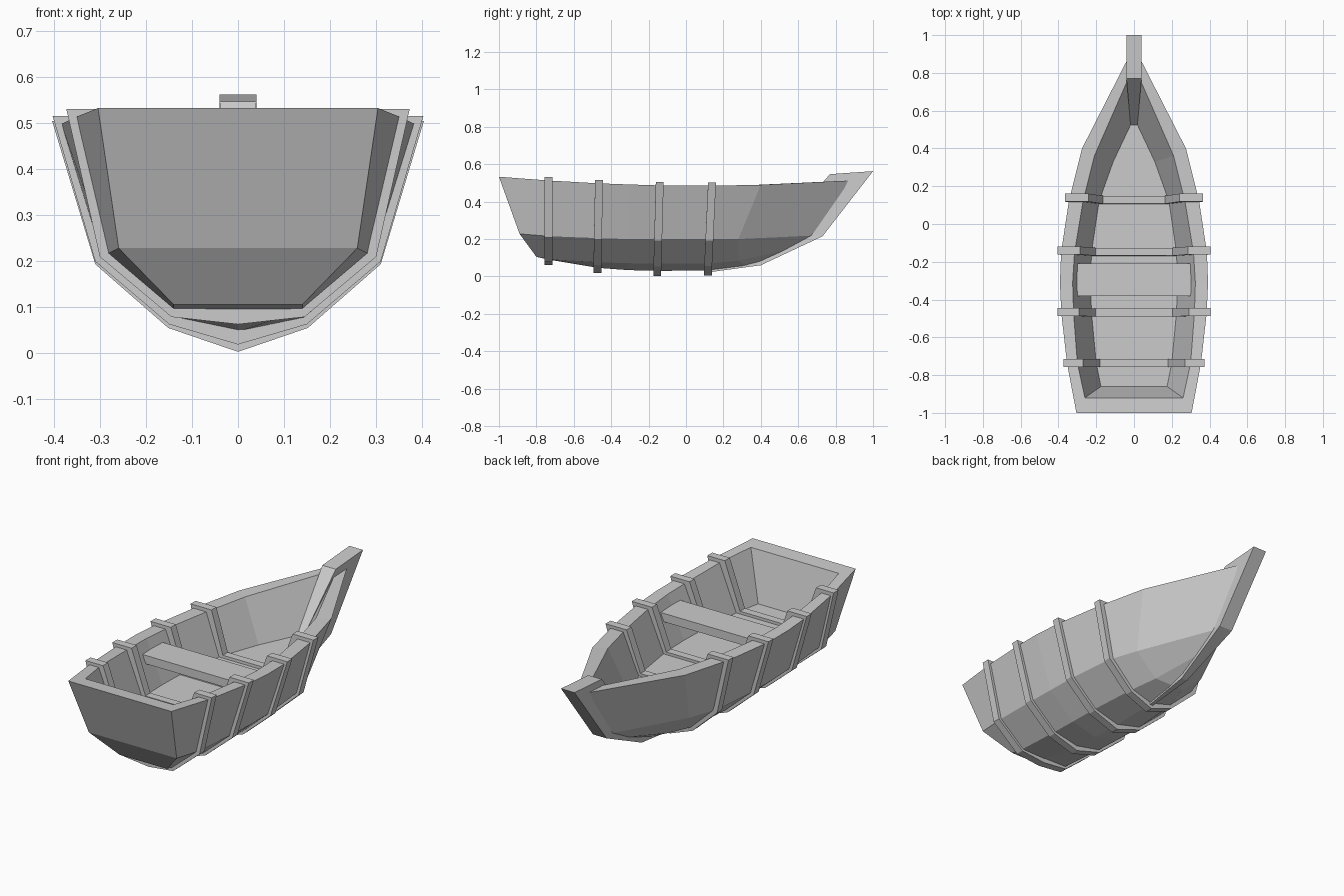
import bpy
import bmesh
from mathutils import Vector

cube = bpy.data.objects.get("Cube")
if cube:
    bpy.data.objects.remove(cube, do_unlink=True)

# Single grey colour
grey = bpy.data.materials.new("grey_wood")
grey.use_nodes = True
colour = (0.6, 0.6, 0.6, 1)
grey.diffuse_color = colour
grey.node_tree.nodes["Principled BSDF"].inputs["Base Color"].default_value = colour

FLOOR = 0.27


def finish(name, bm):
    bmesh.ops.recalc_face_normals(bm, faces=bm.faces)
    mesh = bpy.data.meshes.new(name)
    bm.to_mesh(mesh)
    bm.free()
    mesh.materials.append(grey)
    obj = bpy.data.objects.new(name, mesh)
    bpy.context.collection.objects.link(obj)
    return obj


def mirror_ring(half):
    """Half section (gunwale, chine, bilge, keel, floor, inner rim) to a closed ring."""
    gun, chine, bilge, keel, floor, rim = [Vector(p) for p in half]
    flip = lambda p: Vector((-p.x, p.y, p.z))
    return [gun, chine, bilge, keel, flip(bilge), flip(chine), flip(gun),
            flip(rim), flip(floor), floor, rim]


def loft(bm, rings):
    rows = [[bm.verts.new(p) for p in ring] for ring in rings]
    for a, b in zip(rows, rows[1:]):
        for i in range(len(a)):
            j = (i + 1) % len(a)
            bm.faces.new((a[i], a[j], b[j], b[i]))
    return rows


def station(y, gun, chine, bilge, keel_z, rim_w, floor_w):
    """Upright section: gun, chine and bilge are (half width, height)."""
    return [(gun[0], y, gun[1]), (chine[0], y, chine[1]), (bilge[0], y, bilge[1]),
            (0, y, keel_z), (floor_w, y, FLOOR), (rim_w, y, gun[1])]


# Hull sections, from raked transom to bow
transom = [(.305, -1, .533), (.26, -.89, .228), (.14, -.8, .105),
           (0, -.8, .105), (.175, -.86, FLOOR), (.26, -.92, .527)]
middle = [
    station(-.735, (.355, .513), (.285, .215), (.14, .092), .09, .30, .2),
    station(-.47, (.385, .498), (.295, .205), (.145, .076), .046, .32, .225),
    station(-.31, (.392, .492), (.297, .2), (.147, .071), .034, .325, .23),
    station(-.15, (.386, .487), (.295, .199), (.147, .068), .03, .315, .225),
    station(.12, (.345, .485), (.27, .199), (.13, .069), .032, .27, .185),
]
shoulder = [(.275, .4, .49), (.215, .28, .2), (.09, .28, .085),
            (0, .32, .055), (.11, .33, FLOOR), (.21, .36, .489)]
bow = [(.02, .9, .514), (.015, .71, .22), (.012, .56, .145),
       (0, .42, .08), (.006, .55, FLOOR), (.03, .77, .508)]

bm = bmesh.new()
rows = loft(bm, [mirror_ring(s) for s in [transom, *middle, shoulder, bow]])
for end in (rows[0], rows[-1]):
    for face in ((0, 1, 5, 6), (1, 2, 3, 4, 5), (0, 6, 7, 10), (7, 8, 9, 10)):
        bm.faces.new([end[i] for i in face])
finish("hull", bm)

# Ribs wrap the hull outside, over the rim and across the floor
lean = {0: (0, 0), 1: (.005, -.005), 3: (.01, -.005), 4: (.02, -.005)}
grow = [(.019, .018), (.016, -.006), (.005, -.014), (0, -.028), (-.02, .015), (-.03, .018)]
for number, (index, (top, bottom)) in enumerate(lean.items(), 1):
    rings = []
    for side in (-.021, .021):
        half = []
        for (x, y, z), (dx, dz) in zip(middle[index], grow):
            shift = bottom + (top - bottom) * z / .5
            half.append((x + dx, y + shift + side, z + dz))
        rings.append(mirror_ring(half))
    bm = bmesh.new()
    for row in loft(bm, rings):
        # Cap the frame in strips around its hollow middle
        for strip in ((0, 1, 9, 10), (5, 6, 7, 8), (1, 2, 3, 4, 5, 8, 9)):
            bm.faces.new([row[i] for i in strip])
    finish(f"rib_{number}", bm)

# Stem post: side profile of (y, z, half width)
profile = [(1, .563, .04), (.77, .547, .04), (.525, FLOOR, .018), (.48, .2, .012),
           (.12, .06, .008), (.12, .022, .008), (.4, .06, .018), (.73, .215, .04)]
bm = bmesh.new()
left, right = loft(bm, [[(s * w, y, z) for y, z, w in profile] for s in (1, -1)])
for row in (left, right):
    for quad in ((0, 1, 2, 7), (2, 3, 6, 7), (3, 4, 5, 6)):
        bm.faces.new([row[i] for i in quad])
finish("stem_post", bm)

# Bench across the middle
bm = bmesh.new()
bmesh.ops.create_cube(bm, size=1)
bmesh.ops.scale(bm, vec=(.62, .17, .045), verts=bm.verts)
bmesh.ops.translate(bm, vec=(0, -.295, .417), verts=bm.verts)
finish("bench", bm)
